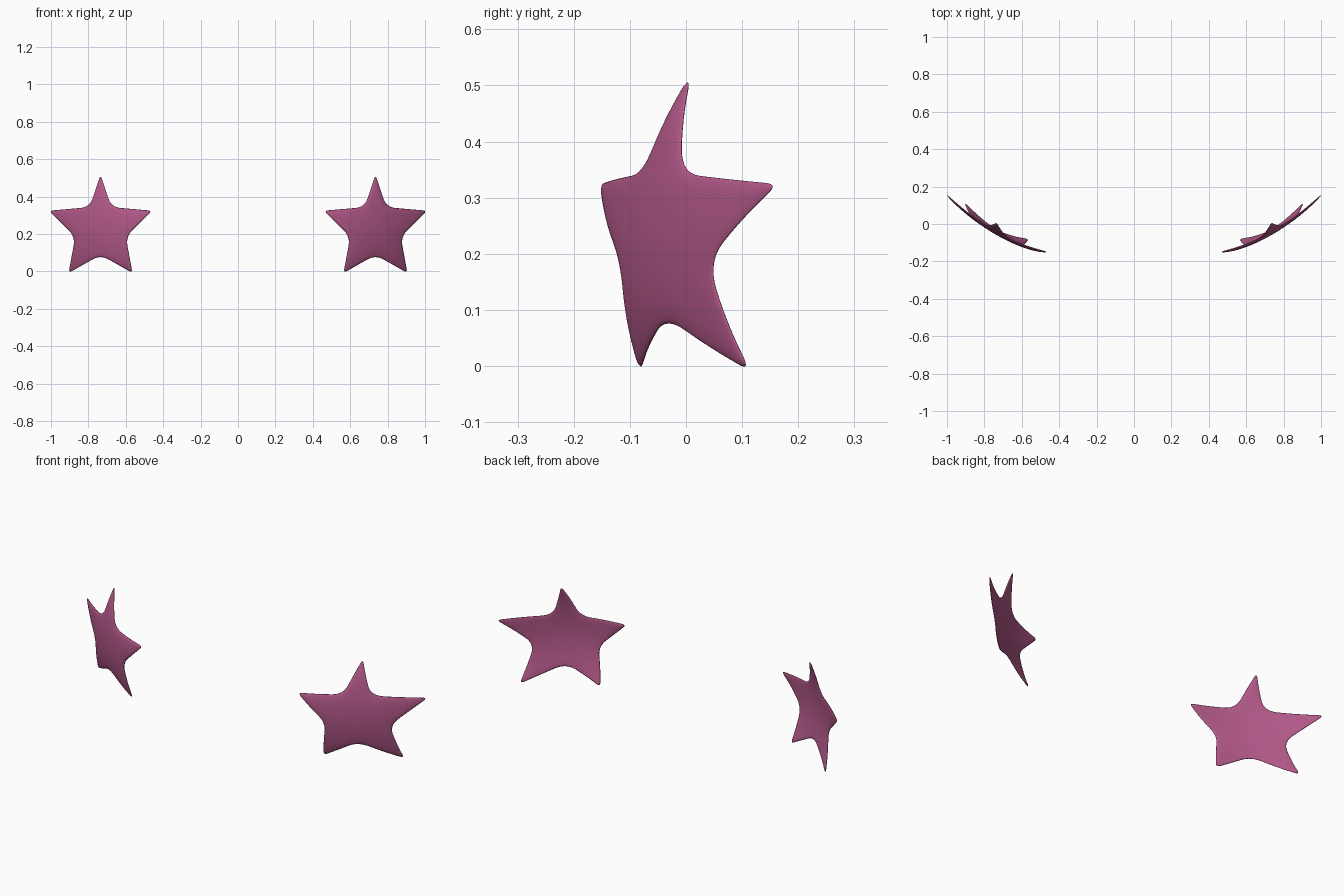
import bpy, bmesh
from mathutils import Vector

if "Cube" in bpy.data.objects:
    bpy.data.objects.remove(bpy.data.objects["Cube"])

CX, CZ = 0.735, 0.235
HALF = 0.007          # half thickness of the shell


def surface_y(x, z):
    """Curved face that the star patches wrap around."""
    u = x - 0.47
    return -0.154 + 0.2 * u + 0.7 * u * u + 0.78 * (z - 0.24) ** 2


# Right half of the star, from top tip to bottom notch: (dx, z, corner rounding)
half = [(0, 0.517, 0.024), (0.058, 0.343, 0.05), (0.276, 0.324, 0.024),
        (0.135, 0.185, 0.05), (0.171, -0.009, 0.024), (0, 0.088, 0.05)]
corners = half + [(-x, z, r) for x, z, r in half[-2:0:-1]]

# Rounded outline
outline = []
n = len(corners)
for i in range(n):
    p, c, q = (Vector(corners[(i + k) % n][:2]) for k in (-1, 0, 1))
    r = corners[i][2]
    a = c + (p - c).normalized() * r
    b = c + (q - c).normalized() * r
    for k in range(9):
        t = k / 8
        outline.append(a * (1 - t) ** 2 + c * 2 * t * (1 - t) + b * t * t)
    end = q + (c - q).normalized() * corners[(i + 1) % n][2]
    outline += [b.lerp(end, k / 6) for k in range(1, 6)]

# Thin shell: concentric rings over the front, round the rim and over the back
bm = bmesh.new()
scales = [0.15, 0.3, 0.45, 0.6, 0.72, 0.82, 0.9, 0.95, 0.985, 1.0]


def point(dx, z, offset):
    return bm.verts.new((CX + dx, surface_y(CX + dx, z) + offset, z))


def ring(s, side):
    depth = side * HALF * (1 - s ** 8) ** 0.5
    return [point(v.x * s, CZ + (v.y - CZ) * s, depth) for v in outline]


rings = [ring(s, -1) for s in scales] + [ring(s, 1) for s in scales[-2::-1]]
m = len(outline)
for r0, r1 in zip(rings, rings[1:]):
    for i in range(m):
        j = (i + 1) % m
        bm.faces.new((r0[i], r0[j], r1[j], r1[i]))
for loop, side in ((rings[0], -1), (rings[-1], 1)):
    hub = point(0, CZ, side * HALF)
    for i in range(m):
        bm.faces.new((hub, loop[i], loop[(i + 1) % m]))
bmesh.ops.recalc_face_normals(bm, faces=bm.faces)
for f in bm.faces:
    f.smooth = True

mesh = bpy.data.meshes.new("star_patches")
bm.to_mesh(mesh)
bm.free()
stars = bpy.data.objects.new("star_patches", mesh)
bpy.context.collection.objects.link(stars)

# Second star on the other side
mirror = stars.modifiers.new("Mirror", 'MIRROR')
mirror.use_axis[0] = True
mirror.use_mirror_merge = False

mat = bpy.data.materials.new("pink")
mat.diffuse_color = (0.45, 0.10, 0.25, 1)
mat.use_nodes = True
mat.node_tree.nodes["Principled BSDF"].inputs["Base Color"].default_value = mat.diffuse_color
mesh.materials.append(mat)
